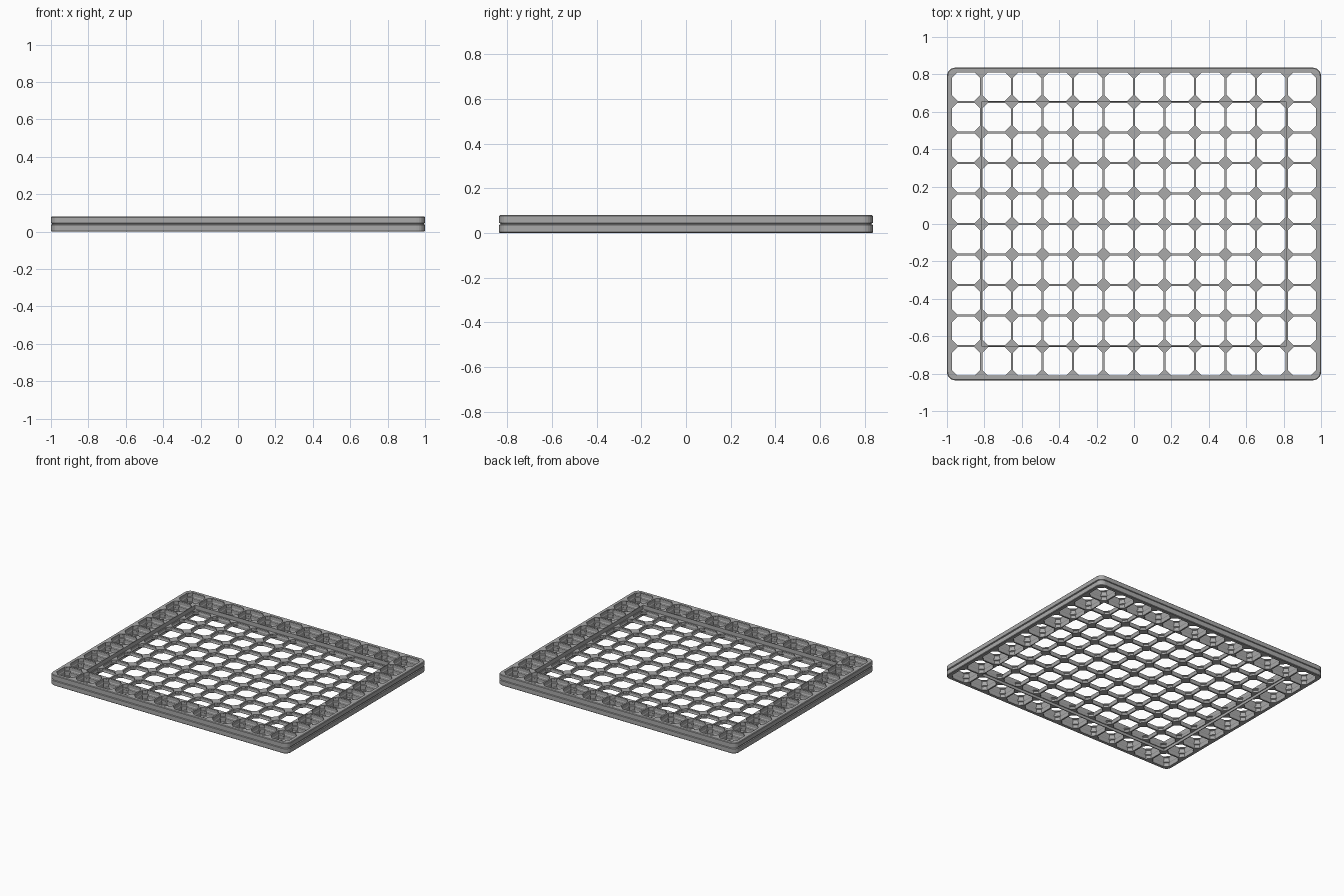
import bpy, bmesh, math

old = bpy.data.objects.get("Cube")
if old:
    bpy.data.objects.remove(old)

PITCH, COLS, ROWS, TOP = 0.1633, 12, 10, 0.08
HALF_X, HALF_Y = 1.0, 0.836
P = PITCH / 2

grey = bpy.data.materials.new("mid grey")
grey.use_nodes = True
grey.diffuse_color = (0.4, 0.4, 0.4, 1)
grey.node_tree.nodes["Principled BSDF"].inputs["Base Color"].default_value = (0.4, 0.4, 0.4, 1)


def finish(bm, name):
    bmesh.ops.remove_doubles(bm, verts=bm.verts, dist=0.0002)
    bmesh.ops.recalc_face_normals(bm, faces=bm.faces)
    mesh = bpy.data.meshes.new(name)
    bm.to_mesh(mesh)
    bm.free()
    mesh.materials.append(grey)
    obj = bpy.data.objects.new(name, mesh)
    bpy.context.collection.objects.link(obj)
    return obj


def octagon(h, cut):
    c = h - cut
    return [(h, -c), (h, c), (c, h), (-c, h), (-h, c), (-h, -c), (-c, -h), (c, -h)]


def add_cell(bm, cx, cy, sections):
    """Square cell pierced by an octagonal opening lofted through sections (z, half, cut)."""
    loops = [[bm.verts.new((cx + x, cy + y, z)) for x, y in octagon(h, cut)] for z, h, cut in sections]
    for a, b in zip(loops, loops[1:]):
        for i in range(8):
            j = (i + 1) % 8
            bm.faces.new((a[i], a[j], b[j], b[i]))
    rims = []
    for (z, h, cut), loop in ((sections[0], loops[0]), (sections[-1], loops[-1])):
        c = h - cut
        rim = [bm.verts.new((cx + math.copysign(P if abs(x) > c + 1e-6 else c, x),
                             cy + math.copysign(P if abs(y) > c + 1e-6 else c, y), z)) for x, y in octagon(h, cut)]
        corner = [bm.verts.new((cx + sx * P, cy + sy * P, z)) for sx, sy in ((1, 1), (-1, 1), (-1, -1), (1, -1))]
        for k in range(4):
            i, j, n = 2 * k, 2 * k + 1, (2 * k + 2) % 8
            bm.faces.new((loop[i], loop[j], rim[j], rim[i]))
            bm.faces.new((loop[j], loop[n], rim[n], corner[k], rim[j]))
        rims.append(corner)
    for k in range(4):
        m = (k + 1) % 4
        bm.faces.new((rims[0][k], rims[0][m], rims[1][m], rims[1][k]))


def wall(z0, z1):
    """Opening profile with a lip at both ends and a wider waist."""
    return [(z0, 0.076, 0.030), (z0 + 0.006, 0.076, 0.030), (z0 + 0.010, 0.0785, 0.024),
            (z1 - 0.010, 0.0785, 0.024), (z1 - 0.006, 0.076, 0.030), (z1, 0.076, 0.030)]


# Lattice: a deep outer ring of cells and a shallow centre field
ring, field = bmesh.new(), bmesh.new()
for i in range(COLS):
    for j in range(ROWS):
        x, y = (i - (COLS - 1) / 2) * PITCH, (j - (ROWS - 1) / 2) * PITCH
        if i in (0, COLS - 1) or j in (0, ROWS - 1):
            add_cell(ring, x, y, wall(0, 0.04))
            add_cell(ring, x, y, wall(0.04, TOP))
        else:
            add_cell(field, x, y, wall(0.02, 0.05))
finish(ring, "outer_ring_cells")
finish(field, "centre_cells")


# Border rim with rounded corners and a groove around its side
def rounded(inset, r):
    pts = []
    for k in range(4):
        sx, sy = ((1, 1), (-1, 1), (-1, -1), (1, -1))[k]
        for s in range(7):
            a = math.pi / 2 * (k + s / 6)
            pts.append((sx * (HALF_X - inset - r) + r * math.cos(a), sy * (HALF_Y - inset - r) + r * math.sin(a)))
    return pts


rim = bmesh.new()
inner = HALF_X - COLS * P
profile = [(inner, 0), (0.004, 0), (0, 0.004), (0, 0.036), (0.006, 0.039), (0.006, 0.043),
           (0, 0.046), (0, TOP - 0.004), (0.004, TOP), (inner, TOP)]
loops = [[rim.verts.new((x, y, z)) for x, y in rounded(d, max(0.045 - d, 0.01) if d < inner else 0.001)]
         for d, z in profile]
for a, b in zip(loops, loops[1:] + loops[:1]):
    for i in range(len(a)):
        j = (i + 1) % len(a)
        rim.faces.new((a[i], a[j], b[j], b[i]))
finish(rim, "border_rim")
